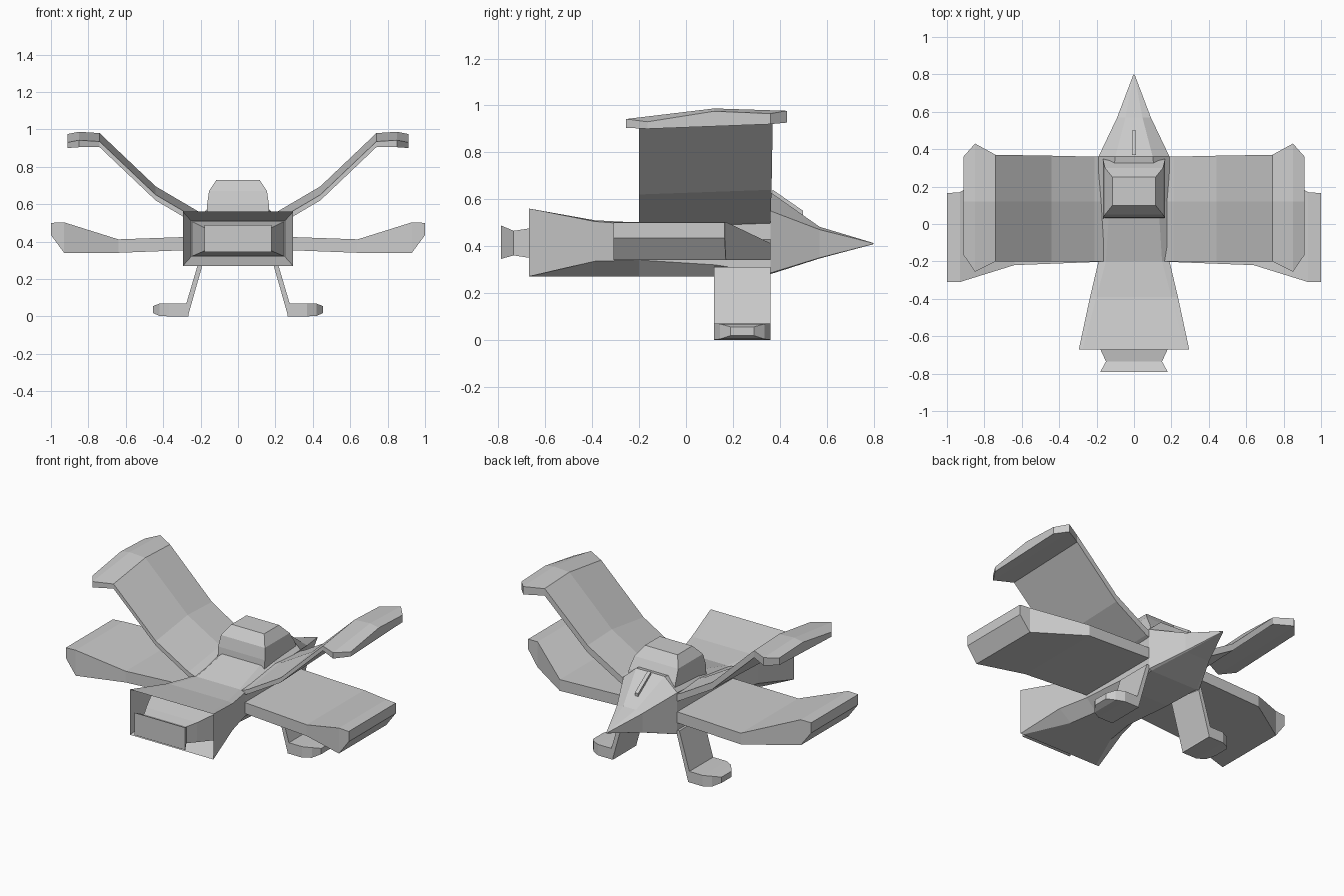
import bpy, bmesh

if "Cube" in bpy.data.objects:
    bpy.data.objects.remove(bpy.data.objects["Cube"])


def loft(name, rings, mirror=False):
    """Skin equal-length rings of points, cap both ends."""
    bm = bmesh.new()
    vs = [[bm.verts.new(p) for p in ring] for ring in rings]
    n = len(vs[0])
    for a, b in zip(vs, vs[1:]):
        for i in range(n):
            j = (i + 1) % n
            bm.faces.new((a[i], a[j], b[j], b[i]))
    bm.faces.new(vs[0])
    bm.faces.new(vs[-1])
    bmesh.ops.remove_doubles(bm, verts=bm.verts, dist=0.0005)
    bmesh.ops.recalc_face_normals(bm, faces=bm.faces)
    me = bpy.data.meshes.new(name)
    bm.to_mesh(me)
    bm.free()
    ob = bpy.data.objects.new(name, me)
    bpy.context.collection.objects.link(ob)
    if mirror:
        m = ob.modifiers.new("mirror", "MIRROR")
        m.use_axis[0] = True
        m.use_mirror_merge = False
    return ob


def section(y, half):
    """Symmetric ring at y from a right-hand profile, bottom to top."""
    return [(x, y, z) for x, z in half] + [(-x, y, z) for x, z in reversed(half)]


def rect(y, w, z0, z1):
    return section(y, [(w, z0), (w, z1)])


def box_section(y, w, z0, z1):
    return section(y, [(w - .02, z0), (w, z0), (w, z1), (w - .02, z1)])


# fuselage, open hollow at the rear and raised behind the nose
loft("fuselage", [
    box_section(-.50, .25, .32, .51),
    box_section(-.67, .295, .27, .56),
    section(-.39, [(.15, .27), (.235, .335), (.235, .505), (.20, .51)]),
    section(-.20, [(.12, .27), (.19, .34), (.19, .49), (.15, .50)]),
    section(.12, [(.15, .27), (.19, .32), (.19, .535), (.13, .585)]),
    section(.36, [(.17, .28), (.19, .285), (.19, .55), (.10, .63)]),
])

# nose cone
loft("nose", [
    section(.36, [(.17, .28), (.19, .285), (.19, .55), (.10, .63)]),
    section(.57, [(.08, .347), (.09, .35), (.09, .47), (.045, .482)]),
    section(.80, [(.002, .408), (.003, .409), (.003, .412), (.002, .413)]),
])

# thin rod lying along the top of the nose
loft("nose_rod", [rect(.37, .012, .60, .64), rect(.50, .012, .51, .55)])

# engine nozzle
loft("nozzle", [rect(-.49, .25, .32, .51), rect(-.67, .18, .35, .475),
                rect(-.735, .15, .36, .465), rect(-.79, .18, .345, .488)])

# cockpit canopy
def plate(z, w, y0, y1):
    return [(-w, y0, z), (w, y0, z), (w, y1, z), (-w, y1, z)]

loft("canopy", [plate(.53, .165, .03, .36), plate(.60, .165, .035, .34),
                plate(.67, .155, .05, .30), plate(.73, .115, .10, .25)])


# upper wings: x, rear y, front y, z of the ridge, thickness
def upper(x, y0, y1, z, t):
    return [(x, y0, z - .045), (x, .12, z), (x, y1, z - .01),
            (x, y1, z - .055 * t), (x, y0, z - .075 * t)]

loft("upper_wing", [
    upper(.12, -.20, .36, .525, 1), upper(.21, -.20, .36, .56, 1),
    upper(.44, -.20, .365, .695, 1), upper(.74, -.20, .37, .98, 1),
    upper(.85, -.255, .43, .987, 1.1), upper(.912, -.165, .36, .975, 1),
], mirror=True)


# lower wings
def lower(x, y0, y1, z0, z1):
    return [(x, y0, z0), (x, y1, z0), (x, y1, z1), (x, y0, z1)]

loft("lower_wing", [
    lower(.12, -.20, .36, .36, .43), lower(.64, -.22, .36, .34, .412),
    lower(.93, -.31, .17, .34, .503), lower(1.0, -.31, .165, .435, .50),
], mirror=True)

# landing legs
loft("leg", [
    [(.18, .12, .31), (.205, .12, .31), (.205, .36, .31), (.18, .36, .31)],
    [(.265, .12, .01), (.285, .12, .04), (.285, .36, .04), (.265, .36, .01)],
], mirror=True)

# feet pointing outward with clipped tips
loft("foot", [
    lower(.265, .12, .36, 0, .07), lower(.37, .12, .36, 0, .07),
    lower(.42, .145, .335, .003, .068), lower(.455, .19, .29, .018, .055),
], mirror=True)
